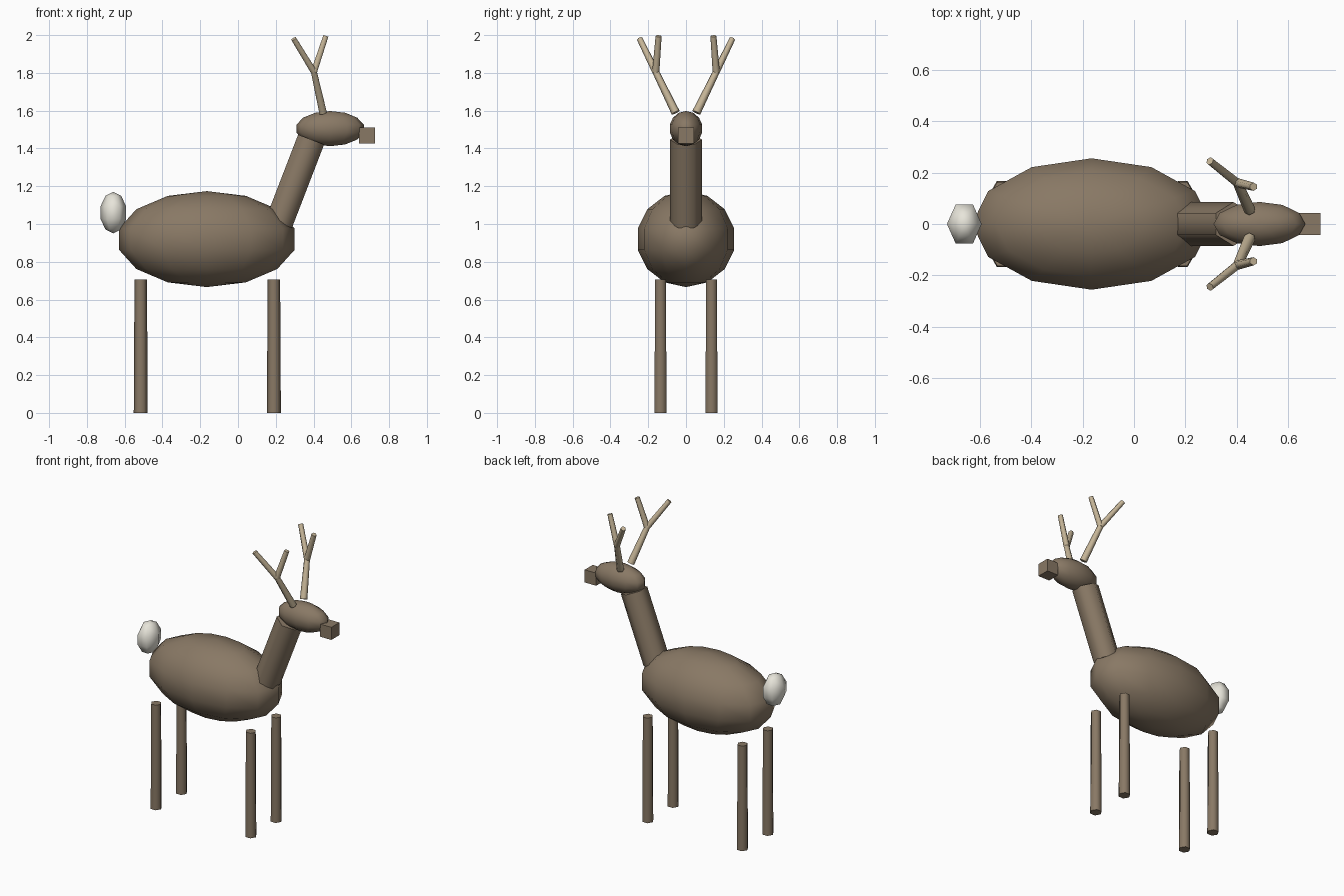
import bpy
from math import pi, radians
from mathutils import Vector, Matrix

cube = bpy.data.objects.get("Cube")
if cube:
    bpy.data.objects.remove(cube)


def material(name, rgb):
    m = bpy.data.materials.new(name)
    m.use_nodes = True
    m.diffuse_color = (*rgb, 1)
    m.node_tree.nodes["Principled BSDF"].inputs["Base Color"].default_value = (*rgb, 1)
    return m


BROWN = material("brown fur", (0.25, 0.19, 0.13))
TAN = material("tan antler", (0.56, 0.46, 0.31))
WHITE = material("white tail", (0.80, 0.78, 0.70))


def finish(name, mat, angle):
    ob = bpy.context.object
    ob.name = name
    ob.data.materials.append(mat)
    if angle:
        bpy.ops.object.shade_smooth_by_angle(angle=radians(angle))
    return ob


def ellipsoid(name, centre, radii, segments, rings, mat):
    bpy.ops.mesh.primitive_uv_sphere_add(segments=segments, ring_count=rings, radius=1)
    ob = finish(name, mat, 85)
    # Put a vertex on the long axis
    turn = Matrix.Rotation(pi / 2 if segments % 4 else 0, 4, "Z")
    ob.data.transform(Matrix.Diagonal((*radii, 1)) @ turn)
    ob.location = centre
    return ob


def rod(name, start, end, r1, r2, mat, sides=6, turn=0):
    start, end = Vector(start), Vector(end)
    axis = end - start
    bpy.ops.mesh.primitive_cone_add(vertices=sides, radius1=r1, radius2=r2, depth=axis.length)
    ob = finish(name, mat, 65)
    # Lean the rod in the side plane first, so its corners stay lined up
    z = axis.normalized()
    y = (Vector((0, 1, 0)) - z * z.y).normalized()
    lean = Matrix((y.cross(z), y, z)).transposed().to_4x4()
    ob.data.transform(lean @ Matrix.Rotation(turn, 4, "Z"))
    ob.location = (start + end) / 2
    return ob


# Body, neck and head
ellipsoid("body", (-0.165, 0, 0.92), (0.477, 0.262, 0.254), 12, 7, BROWN)
rod("neck", (0.217, 0, 1.006), (0.387, 0, 1.447), 0.085, 0.085, BROWN)
ellipsoid("head", (0.488, 0, 1.505), (0.183, 0.088, 0.093), 12, 7, BROWN)

# Muzzle
bpy.ops.mesh.primitive_cube_add(size=0.085, location=(0.682, 0, 1.468))
finish("muzzle", BROWN, 0)

# Tail
ellipsoid("tail", (-0.66, 0, 1.06), (0.071, 0.092, 0.11), 6, 5, WHITE)

# Legs and antlers on both sides
for side, s in (("left", 1), ("right", -1)):
    for end, x in (("front", 0.19), ("back", -0.515)):
        rod(f"{end}_leg_{side}", (x, s * 0.135, 0), (x, s * 0.135, 0.705),
            0.037, 0.033, BROWN, turn=pi / 2)
    fork = (0.402, s * 0.16, 1.805)
    rod(f"antler_stem_{side}", (0.45, s * 0.055, 1.59), fork, 0.023, 0.018, TAN)
    rod(f"antler_outer_{side}", fork, (0.295, s * 0.245, 1.98), 0.019, 0.016, TAN)
    rod(f"antler_inner_{side}", fork, (0.465, s * 0.145, 1.995), 0.019, 0.016, TAN)
